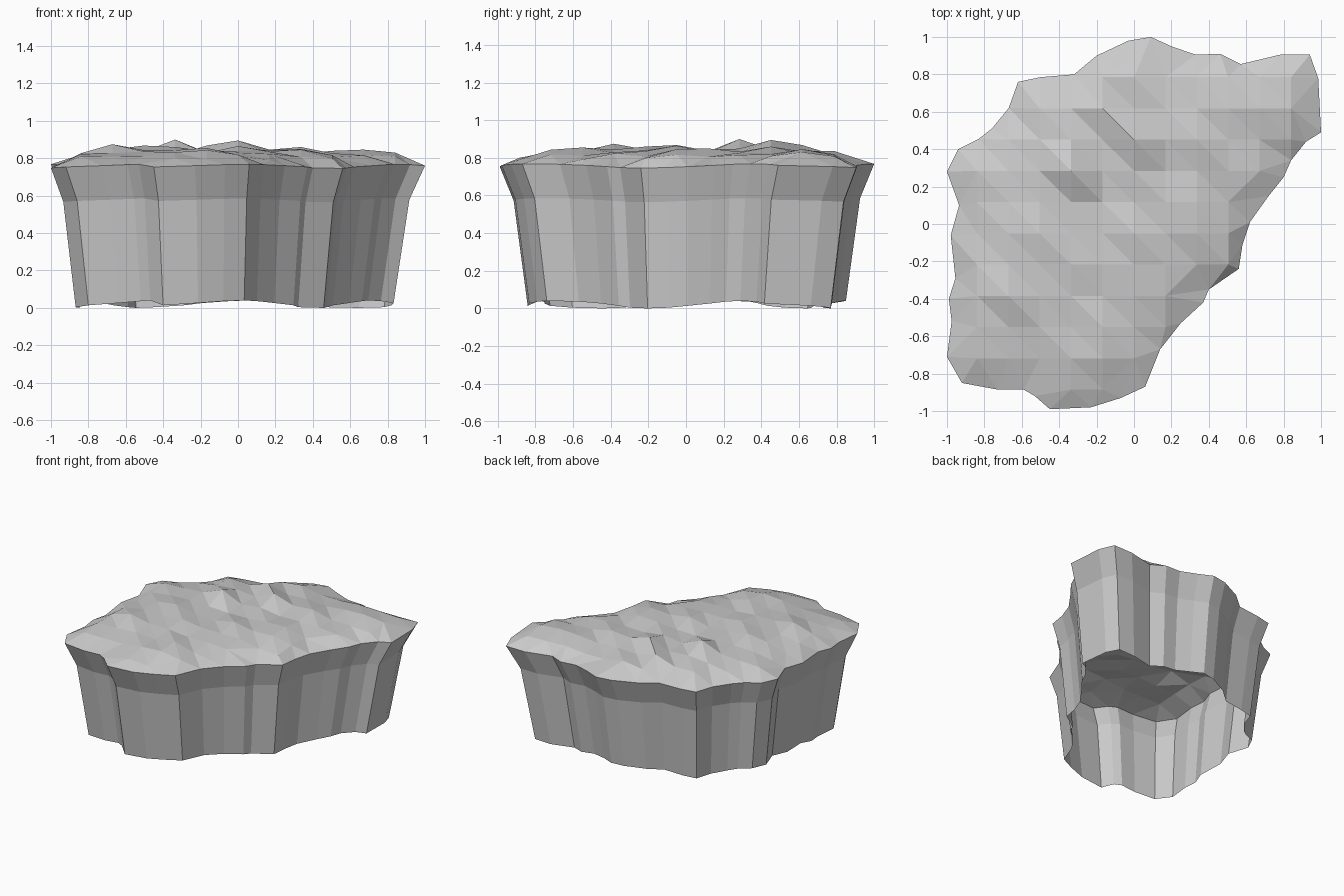
import bpy, random
from math import cos, pi
from mathutils import Vector
from mathutils.geometry import delaunay_2d_cdt, intersect_point_line

if "Cube" in bpy.data.objects:
    bpy.data.objects.remove(bpy.data.objects["Cube"])

random.seed(4)

# Plan outline of the plateau rim, counter-clockwise from the front
RIM = [(-.45, -.99), (-.23, -.98), (-.07, -.93), (.06, -.87), (.14, -.67), (.25, -.53),
       (.37, -.42), (.40, -.35), (.56, -.24), (.58, -.11), (.62, .01), (.72, .15),
       (.80, .25), (.84, .34), (.92, .44), (1, .49), (.985, .78), (.94, .905),
       (.78, .905), (.57, .855), (.46, .91), (.33, .905), (.20, .95), (.09, 1),
       (-.03, .98), (-.20, .90), (-.32, .80), (-.50, .785), (-.62, .76), (-.67, .62),
       (-.76, .51), (-.83, .455), (-.94, .40), (-1, .28), (-.935, .10), (-.98, -.06),
       (-.955, -.29), (-.99, -.40), (-.975, -.52), (-1, -.71), (-.92, -.85),
       (-.73, -.885), (-.59, -.885), (-.53, -.92)]
N = len(RIM)
# Raised bumps on the grid: (column, row) -> height
BUMPS = {(-2, 2): .90, (0, 3): .895, (-4, -2): .875, (-3, 0): .868, (0, 0): .865,
         (-1, 4): .868, (2, 3): .86, (-2, -1): .86, (-1, -3): .855, (2, 1): .85}


def wave(i):
    return cos((i - 3) * pi / 5)


def add_object(name, verts, faces):
    mesh = bpy.data.meshes.new(name)
    mesh.from_pydata(verts, [], faces)
    mesh.update()
    obj = bpy.data.objects.new(name, mesh)
    bpy.context.collection.objects.link(obj)


def ring(scale, z, amp):
    return [(-.12 + (x + .12) * scale, y * scale, z + amp * wave(i))
            for i, (x, y) in enumerate(RIM)]


def inside(p):
    hit = False
    for (x1, y1), (x2, y2) in zip(RIM, RIM[1:] + RIM[:1]):
        if (y1 > p.y) != (y2 > p.y) and p.x < x1 + (p.y - y1) * (x2 - x1) / (y2 - y1):
            hit = not hit
    return hit


def edge_distance(p):
    best = 9
    for a, b in zip(RIM, RIM[1:] + RIM[:1]):
        a, b = Vector(a), Vector(b)
        t = max(0, min(1, (p - a).dot(b - a) / (b - a).length_squared))
        best = min(best, (p - a.lerp(b, t)).length)
    return best


# Cliff wall: steep side with a flared upper lip, open underneath
rings = [ring(.85, .02, .02), ring(.925, .575, .01), ring(1, .757, .011)]
wall_faces = [(r * N + i, r * N + (i + 1) % N, (r + 1) * N + (i + 1) % N, (r + 1) * N + i)
              for r in range(2) for i in range(N)]
add_object("cliff_wall", sum(rings, []), wall_faces)

# Bumpy ground: grid points inside the rim, triangulated
points = [Vector(p) for p in RIM]
heights = [v[2] for v in rings[2]]
for row in range(-6, 6):
    for col in range(-6, 7):
        p = Vector((col * .168, -.05 + row * .167))
        d = edge_distance(p)
        if inside(p) and d > .05:
            points.append(p)
            base = .79 + .045 * min(1, d / .25)
            heights.append(BUMPS.get((col, row), base + random.uniform(-.014, .014)))
sheared = [Vector((p.x + .01 * p.y, p.y)) for p in points]
verts, _, tris, origin, _, _ = delaunay_2d_cdt(sheared, [], [list(range(N))], 1, 1e-6)
top = [(v.x - .01 * v.y, v.y, heights[o[0]]) for v, o in zip(verts, origin)]
add_object("plateau_top", top, tris)
